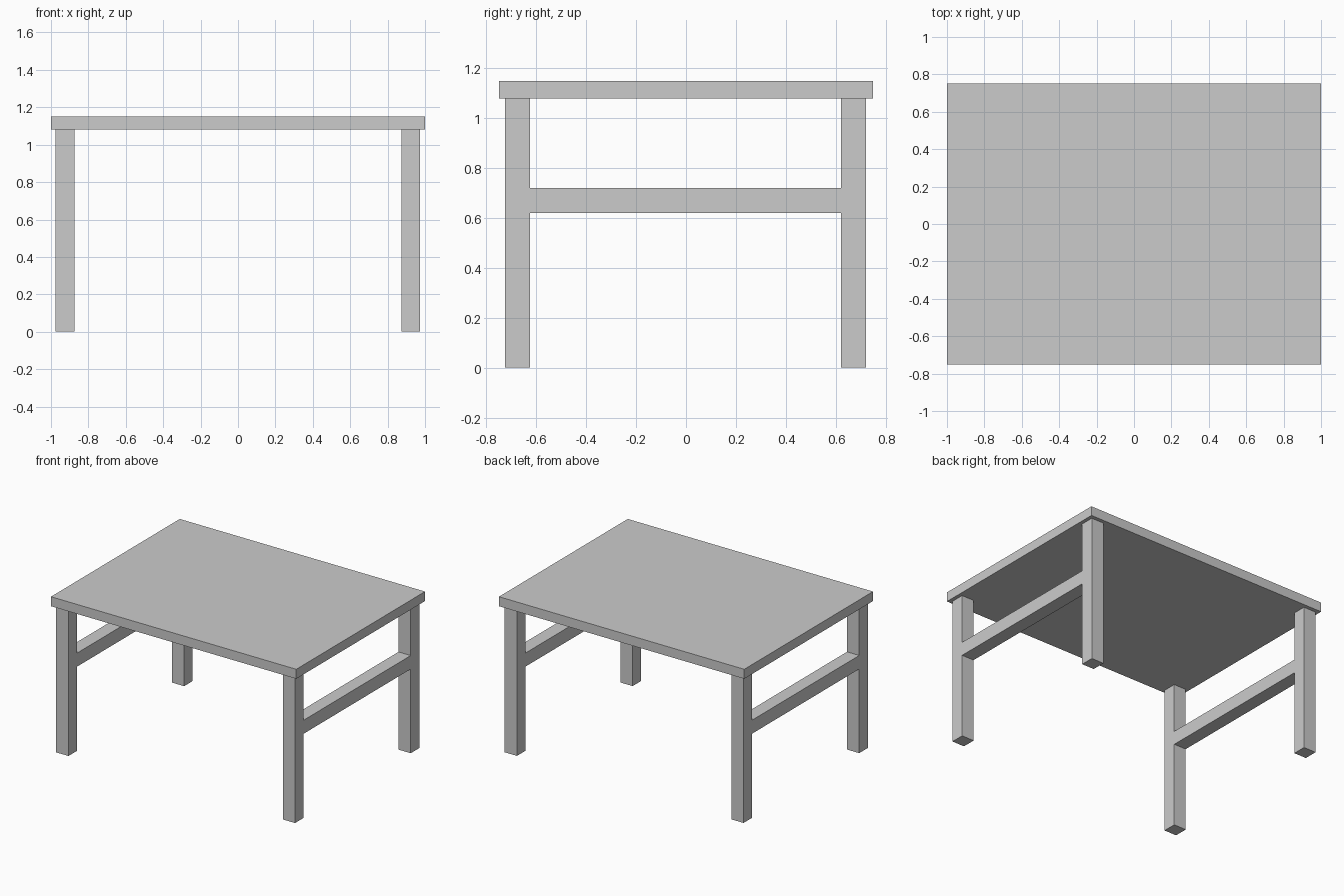
import bpy

if "Cube" in bpy.data.objects:
    bpy.data.objects.remove(bpy.data.objects["Cube"])

grey = bpy.data.materials.new("light_grey")
grey.diffuse_color = (0.6, 0.6, 0.6, 1)
grey.use_nodes = True
grey.node_tree.nodes["Principled BSDF"].inputs["Base Color"].default_value = grey.diffuse_color


def box(name, x, y, z):
    """Box spanning the given (min, max) ranges."""
    bpy.ops.mesh.primitive_cube_add(size=1)
    ob = bpy.context.object
    ob.name = name
    ob.location = [(a + b) / 2 for a, b in (x, y, z)]
    ob.scale = [b - a for a, b in (x, y, z)]
    bpy.ops.object.transform_apply(location=True, rotation=False, scale=True)
    ob.data.materials.append(grey)
    return ob


TOP_Z = 1.08

# Table top
box("table_top", (-1, 1), (-0.75, 0.75), (TOP_Z, 1.15))

for side, x in (("left", (-0.975, -0.875)), ("right", (0.873, 0.973))):
    # Square legs
    for end, y in (("front", (-0.725, -0.625)), ("back", (0.622, 0.722))):
        box(f"{end}_{side}_leg", x, y, (0, TOP_Z))
    # Rail joining the front and back leg
    box(f"{side}_rail", x, (-0.625, 0.622), (0.62, 0.72))
